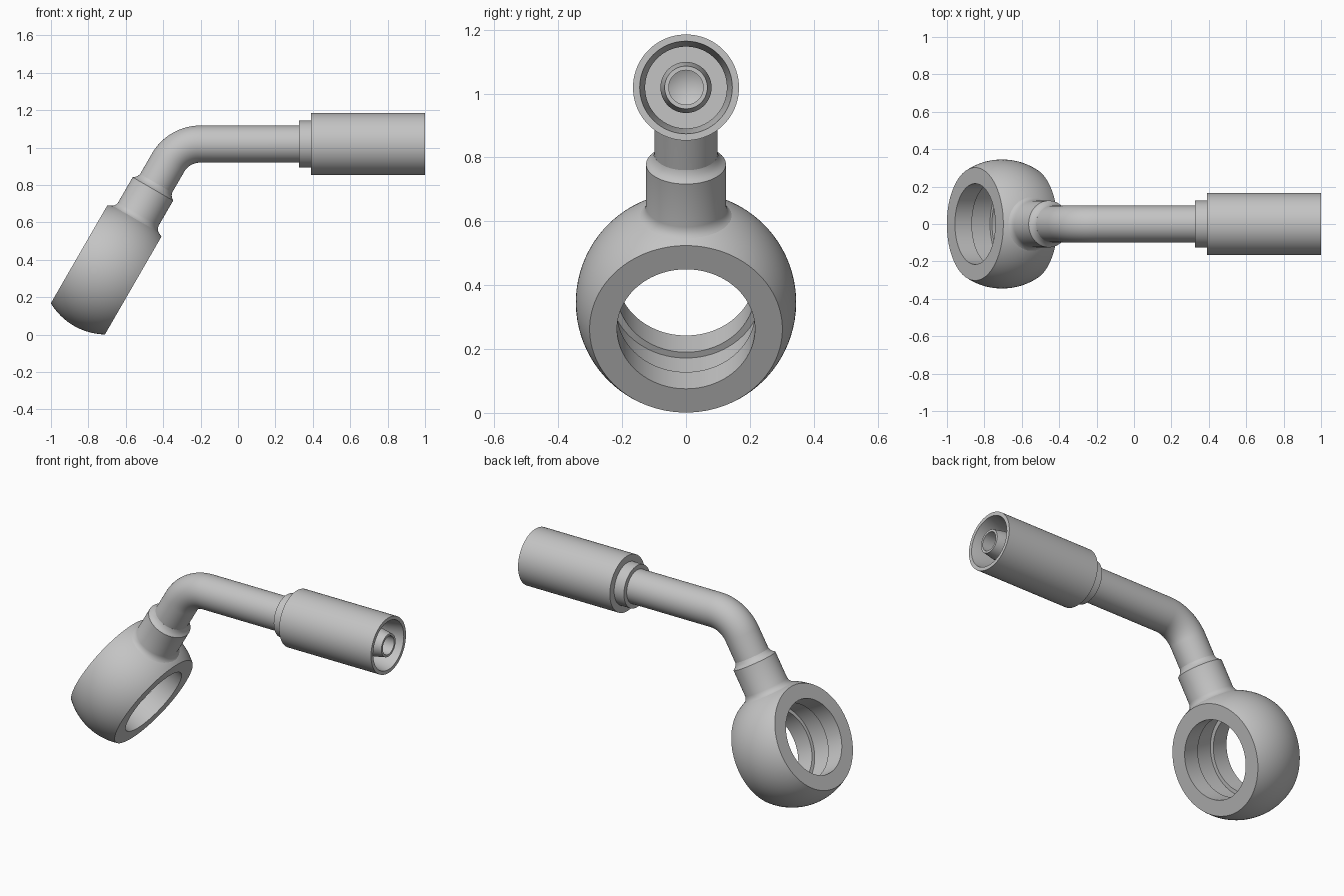
import bpy, bmesh, math
from mathutils import Vector, Matrix

if "Cube" in bpy.data.objects:
    bpy.data.objects.remove(bpy.data.objects["Cube"])

metal = bpy.data.materials.new("light_grey_metal")
metal.diffuse_color = (0.55, 0.55, 0.55, 1)
metal.use_nodes = True
metal.node_tree.nodes["Principled BSDF"].inputs["Base Color"].default_value = metal.diffuse_color

SEG = 96
BEND = math.radians(60)
RING = Vector((-0.705, 0, 0.346))    # centre of the eye
PIPE_Z = 1.019                       # height of the straight pipe


def finish(name, mesh):
    ob = bpy.data.objects.new(name, mesh)
    bpy.context.collection.objects.link(ob)
    mesh.materials.clear()
    mesh.materials.append(metal)
    bpy.ops.object.select_all(action='DESELECT')
    ob.select_set(True)
    bpy.context.view_layer.objects.active = ob
    bpy.ops.object.shade_smooth_by_angle(angle=math.radians(25))
    return ob


def lathe(name, profile, origin, tilt, closed=False):
    """Spin (radius, height) points about z, tilt about y, then move."""
    bm = bmesh.new()
    vs = [bm.verts.new((r, 0, h)) for r, h in profile]
    pairs = list(zip(vs, vs[1:]))
    if closed:
        pairs.append((vs[-1], vs[0]))
    edges = [bm.edges.new(p) for p in pairs]
    bmesh.ops.spin(bm, geom=vs + edges, cent=(0, 0, 0), axis=(0, 0, 1),
                   angle=2 * math.pi, steps=SEG, use_merge=True)
    bmesh.ops.remove_doubles(bm, verts=bm.verts, dist=1e-5)
    bmesh.ops.recalc_face_normals(bm, faces=bm.faces)
    bm.transform(Matrix.Translation(origin) @ Matrix.Rotation(tilt, 4, 'Y'))
    mesh = bpy.data.meshes.new(name)
    bm.to_mesh(mesh)
    bm.free()
    return finish(name, mesh)


# Eye: sphere cut by two flats, bored through, with a groove in the bore
R, W = 0.345, 0.167
a = math.asin(W / R)
ball = [(R * math.cos(t), R * math.sin(t))
        for t in (-a + 2 * a * i / 20 for i in range(21))]
bore = [(0.216, W), (0.216, 0.062), (0.237, 0.062),
        (0.237, -0.062), (0.216, -0.062), (0.216, -W)]
lathe("banjo_eye", ball + bore, RING, math.radians(120), closed=True)

# Neck: flared where it leaves the eye, shoulder rounded into the pipe
lathe("neck", [(0, 0.26), (0.15, 0.26), (0.15, 0.309), (0.138, 0.317),
               (0.129, 0.33), (0.125, 0.345), (0.125, 0.5), (0.115, 0.508),
               (0.104, 0.52), (0.099, 0.535), (0, 0.535)],
      RING, math.radians(30))

# Bent pipe: straight, 60 degree arc, straight
d = Vector((math.cos(BEND), 0, math.sin(BEND)))
rad = 0.2
corner_x = RING.x + (PIPE_Z - RING.z) / math.tan(BEND)
arc_x = corner_x + rad * math.tan(BEND / 2)
path = [Vector((0.36, 0, PIPE_Z))]
for i in range(21):
    t = BEND * i / 20
    path.append(Vector((arc_x - rad * math.sin(t), 0,
                        PIPE_Z - rad * (1 - math.cos(t)))))
path.append(RING + d * 0.49)
curve = bpy.data.curves.new("pipe_path", 'CURVE')
curve.dimensions = '3D'
curve.bevel_depth = 0.099
curve.bevel_resolution = 22
curve.use_fill_caps = True
spline = curve.splines.new('POLY')
spline.points.add(len(path) - 1)
for p, co in zip(spline.points, path):
    p.co = (*co, 1)
tmp = bpy.data.objects.new("pipe_path", curve)
bpy.context.collection.objects.link(tmp)
deps = bpy.context.evaluated_depsgraph_get()
pipe_mesh = bpy.data.meshes.new_from_object(tmp.evaluated_get(deps))
bpy.data.objects.remove(tmp)
finish("bent_pipe", pipe_mesh)

# Hose end: collar, crimp sleeve, tapered socket and inner nipple (along +x)
lathe("hose_sleeve", [(0, 0.325), (0.125, 0.325), (0.125, 0.39), (0.166, 0.39),
                      (0.166, 1.0), (0.145, 1.0), (0.128, 0.9), (0.128, 0.45),
                      (0.08, 0.45), (0.08, 0.93), (0.067, 1.0), (0.054, 1.0),
                      (0.054, 0.45), (0, 0.42)],
      Vector((0, 0, PIPE_Z)), math.radians(90))
